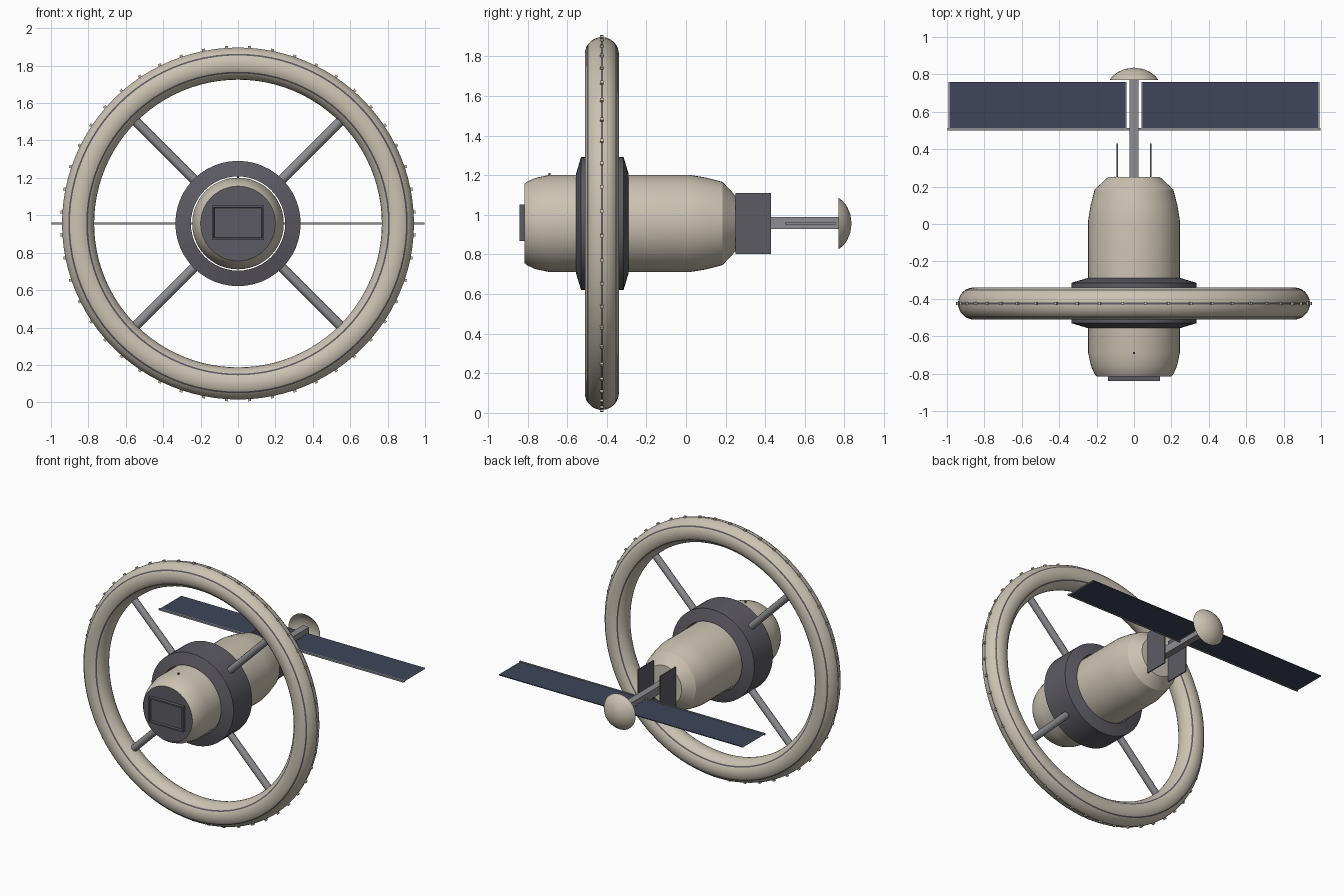
import bpy, bmesh, math
from mathutils import Matrix, Vector

if "Cube" in bpy.data.objects:
    bpy.data.objects.remove(bpy.data.objects["Cube"])

CZ = 0.956       # height of the station axis
RING_Y = -0.425  # plane of the ring
RING_R, TUBE_R = 0.855, 0.086


def material(name, r, g, b):
    m = bpy.data.materials.new(name)
    m.use_nodes = True
    m.diffuse_color = (r, g, b, 1)
    m.node_tree.nodes["Principled BSDF"].inputs["Base Color"].default_value = (r, g, b, 1)
    return m


CREAM = material("cream hull", 0.60, 0.55, 0.45)
DARK = material("dark grey", 0.11, 0.105, 0.125)
METAL = material("metal grey", 0.27, 0.27, 0.29)
NAVY = material("solar navy", 0.05, 0.06, 0.105)


def finish(name, bm, mats, smooth=None):
    mesh = bpy.data.meshes.new(name)
    bm.to_mesh(mesh)
    bm.free()
    for m in mats:
        mesh.materials.append(m)
    ob = bpy.data.objects.new(name, mesh)
    bpy.context.collection.objects.link(ob)
    if smooth:
        bpy.ops.object.select_all(action="DESELECT")
        ob.select_set(True)
        bpy.context.view_layer.objects.active = ob
        bpy.ops.object.shade_smooth_by_angle(angle=math.radians(smooth))
    return ob


def revolve(name, profile, steps, mats, closed=False, rule=None, smooth=30):
    """Spin (y, radius) points about the long axis."""
    bm = bmesh.new()
    verts = [bm.verts.new((r, y, CZ)) for y, r in profile]
    pairs = list(zip(verts, verts[1:] + verts[:1])) if closed else list(zip(verts, verts[1:]))
    edges = [bm.edges.new(p) for p in pairs]
    bmesh.ops.spin(bm, geom=verts + edges, cent=(0, 0, CZ), axis=(0, 1, 0),
                   angle=math.tau, steps=steps)
    bmesh.ops.remove_doubles(bm, verts=bm.verts, dist=0.0003)
    bmesh.ops.recalc_face_normals(bm, faces=bm.faces)
    if rule:
        for f in bm.faces:
            f.material_index = rule(f)
    return finish(name, bm, mats, smooth)


def box(name, center, size, mat):
    bm = bmesh.new()
    bmesh.ops.create_cube(bm, size=1, matrix=Matrix.Translation(center) @ Matrix.Diagonal((*size, 1)))
    return finish(name, bm, [mat])


# Main hull with a dark front end
revolve("hull", [(-0.815, 0), (-0.815, 0.2), (-0.8, 0.212), (-0.76, 0.23), (-0.69, 0.245),
                 (0.02, 0.245), (0.1, 0.232), (0.185, 0.21), (0.25, 0.14), (0.25, 0)],
        48, [CREAM, DARK], rule=lambda f: int(f.calc_center_median().y < -0.814))

# Collar around the hull, with a narrow gap inside
revolve("collar", [(-0.555, 0.252), (-0.53, 0.335), (-0.315, 0.335), (-0.29, 0.252)],
        48, [DARK], closed=True)

# Habitat ring: the tube section has narrow bands that become dark stripes
STRIPES, HALF = (0, 56, 124, 236, 304), 3.5
angles = sorted({a % 360 for s in STRIPES for a in (s - HALF, s + HALF)}
                | {a for a in range(14, 360, 14)
                   if all(abs((a - s + 180) % 360 - 180) > 7 for s in STRIPES)})


def stripe(f):
    c = f.calc_center_median()
    a = math.degrees(math.atan2(c.y - RING_Y, math.hypot(c.x, c.z - CZ) - RING_R))
    return int(any(abs((a - s + 180) % 360 - 180) < 2 for s in STRIPES))


revolve("habitat_ring", [(RING_Y + TUBE_R * math.sin(math.radians(a)),
                          RING_R + TUBE_R * math.cos(math.radians(a))) for a in angles],
        96, [CREAM, DARK], closed=True, rule=stripe, smooth=40)

# Small lights around the rim
bm = bmesh.new()
for i in range(48):
    turn = Matrix.Rotation((i + 0.5) * math.tau / 48, 4, "Y")
    bmesh.ops.create_cube(bm, size=0.016, matrix=Matrix.Translation((0, 0, CZ)) @ turn
                          @ Matrix.Translation((RING_R + TUBE_R + 0.003, RING_Y, 0)))
finish("rim_lights", bm, [CREAM])

# Diagonal spokes
for i, name in enumerate(("upper_left", "upper_right", "lower_right", "lower_left")):
    a = math.radians(45 + 90 * i)
    way = Vector((math.cos(a), 0, math.sin(a)))
    bm = bmesh.new()
    bmesh.ops.create_cone(bm, cap_ends=True, segments=12, radius1=0.025, radius2=0.025, depth=0.5,
                          matrix=Matrix.Translation(Vector((0, RING_Y, CZ)) + way * 0.54)
                          @ way.to_track_quat("Z", "Y").to_matrix().to_4x4())
    finish("spoke_" + name, bm, [METAL], 40)

# Docking hatch: framed panel on the front end
bm = bmesh.new()
bmesh.ops.create_cube(bm, size=1, matrix=Matrix.Translation((0, -0.825, CZ + 0.004))
                      @ Matrix.Diagonal((0.28, 0.03, 0.185, 1)))
front = min(bm.faces, key=lambda f: f.calc_center_median().y)
bmesh.ops.inset_region(bm, faces=[front], thickness=0.014)
bmesh.ops.inset_region(bm, faces=[front], thickness=0.006, depth=-0.012)
finish("docking_hatch", bm, [DARK])

# Short aerial on top of the hull
box("hull_aerial", (0, -0.69, CZ + 0.245), (0.01, 0.01, 0.02), DARK)

# Rear mast and dish
box("mast", (0, 0.515, CZ + 0.003), (0.05, 0.55, 0.06), METAL)
revolve("dish", [(0.77, 0.13), (0.79, 0.115), (0.812, 0.088), (0.829, 0.048), (0.836, 0)],
        24, [CREAM], smooth=40)

# Radiators and solar wings on both sides
for side, s in (("left", 1), ("right", -1)):
    box("radiator_" + side, (s * 0.09, 0.34, CZ), (0.008, 0.18, 0.31), DARK)
    box("solar_wing_" + side, (s * 0.515, 0.633, CZ), (0.94, 0.25, 0.006), NAVY)
    box("wing_rail_" + side, (s * 0.515, 0.507, CZ), (0.965, 0.012, 0.012), METAL)
    for end, x in (("inner", 0.042), ("outer", 0.988)):
        box(f"wing_{end}_edge_{side}", (s * x, 0.633, CZ), (0.006, 0.25, 0.008), METAL)
# Arm carrying the wings through the mast
box("wing_arm", (0, 0.507, CZ), (0.1, 0.012, 0.012), METAL)
